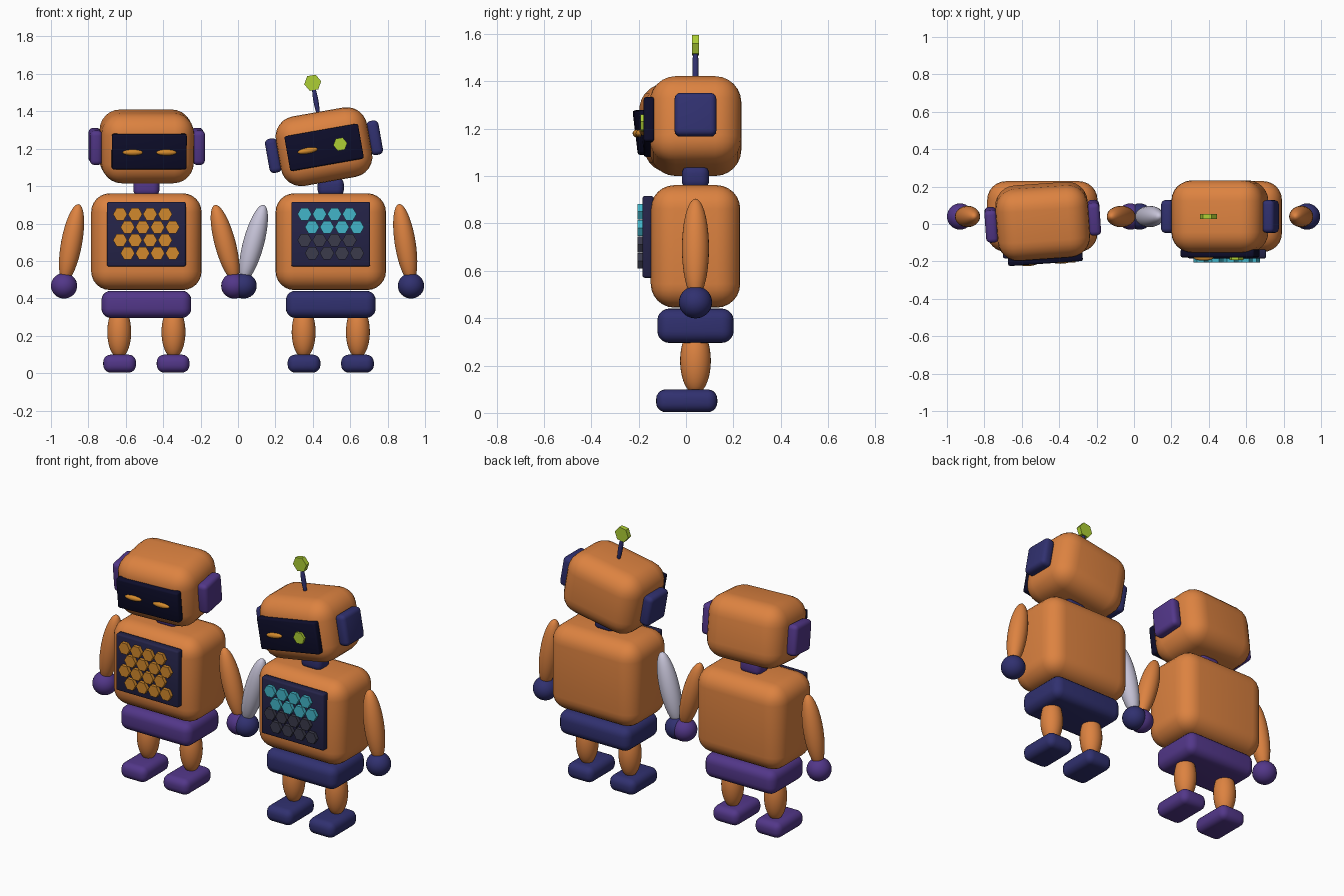
import bpy, bmesh, math
from mathutils import Matrix, Vector

if "Cube" in bpy.data.objects:
    bpy.data.objects.remove(bpy.data.objects["Cube"])

COLOURS = {
    "orange": (0.72, 0.225, 0.052), "purple": (0.085, 0.038, 0.25),
    "blue": (0.03, 0.03, 0.16), "silver": (0.58, 0.56, 0.70),
    "lime": (0.42, 0.62, 0.035), "cyan": (0.055, 0.46, 0.58),
    "gold": (0.64, 0.25, 0.025), "grey": (0.043, 0.043, 0.07),
    "panel_navy": (0.018, 0.017, 0.065), "visor_navy": (0.004, 0.004, 0.023),
}
MATS = {}
for key, c in COLOURS.items():
    MATS[key] = bpy.data.materials.new(key)
    MATS[key].diffuse_color = (*c, 1)

DEPTH = 0.04  # y of the robots' centre plane


def finish(name, bm, colour, matrix, smooth=True):
    mesh = bpy.data.meshes.new(name)
    bm.to_mesh(mesh)
    bm.free()
    mesh.materials.append(MATS[colour])
    for p in mesh.polygons:
        p.use_smooth = smooth
    ob = bpy.data.objects.new(name, mesh)
    ob.matrix_world = matrix
    bpy.context.collection.objects.link(ob)
    return ob


def box(name, loc, size, r, colour, frame=Matrix(), segments=5):
    """Rounded box."""
    bm = bmesh.new()
    bmesh.ops.create_cube(bm, size=1)
    bmesh.ops.scale(bm, vec=size, verts=bm.verts)
    ob = finish(name, bm, colour, frame @ Matrix.Translation(loc))
    bev = ob.modifiers.new("round", 'BEVEL')
    bev.width, bev.segments = r, segments
    bev.limit_method = 'NONE'
    return ob


def ball(name, loc, radii, colour, frame=Matrix(), lean=0):
    """Ellipsoid, leaning about the y axis by degrees."""
    bm = bmesh.new()
    bmesh.ops.create_uvsphere(bm, u_segments=28, v_segments=18, radius=1)
    bmesh.ops.scale(bm, vec=radii, verts=bm.verts)
    rot = Matrix.Rotation(math.radians(lean), 4, 'Y')
    return finish(name, bm, colour, frame @ Matrix.Translation(loc) @ rot)


def hexagon(name, loc, r, depth, colour, frame=Matrix()):
    """Six-sided plate facing the front, points to left and right."""
    bm = bmesh.new()
    bmesh.ops.create_cone(bm, cap_ends=True, segments=6, radius1=r, radius2=r, depth=depth)
    rot = Matrix.Rotation(math.pi / 2, 4, 'X') @ Matrix.Rotation(math.pi / 2, 4, 'Z')
    ob = finish(name, bm, colour, frame @ Matrix.Translation(loc) @ rot, False)
    # keep a corner on the horizontal axis
    xs = max(abs(v.co.y) for v in ob.data.vertices)
    if xs < r * 0.95:
        ob.data.transform(Matrix.Rotation(math.pi / 6, 4, 'Z'))
    return ob


def robot(side, x, trim, row_colours, head_rot):
    base = Matrix.Translation((x, DEPTH, 0))
    # torso, hips and neck
    box(side + "_torso", (0, 0, 0.703), (0.59, 0.378, 0.517), 0.1, "orange", base, 6)
    box(side + "_hips", (0, 0, 0.368), (0.48, 0.322, 0.145), 0.05, trim, base)
    box(side + "_neck", (0, 0, 0.995), (0.14, 0.115, 0.1), 0.035, trim, base)
    # legs and feet
    for s in (-1, 1):
        ball(side + "_leg", (s * 0.145, 0, 0.22), (0.064, 0.065, 0.14), "orange", base)
        box(side + "_foot", (s * 0.143, -0.037, 0.051), (0.175, 0.258, 0.096), 0.04, trim, base)
    # chest panel with four staggered rows of hexagons
    box(side + "_chest_panel", (0, -0.2, 0.743), (0.422, 0.048, 0.346), 0.01, "panel_navy", base, 2)
    for row, colour in enumerate(row_colours):
        for col in range(4):
            hx = -0.14 + 0.08 * col + 0.04 * (row % 2)
            hexagon(side + "_chest_cell", (hx, -0.232, 0.85 - 0.0695 * row),
                    0.038, 0.026, colour, base)
    # head, tilted about the top of the neck
    head = base @ Matrix.Translation((0, 0, 1.005)) @ head_rot @ Matrix.Translation((0, 0, 0.209))
    box(side + "_head", (0, 0, 0), (0.495, 0.387, 0.377), 0.11, "orange", head, 6)
    for s in (-1, 1):
        box(side + "_ear", (s * 0.275, 0, 0), (0.066, 0.176, 0.185), 0.025, trim, head, 4)
    box(side + "_visor", (0, -0.196, -0.004), (0.40, 0.045, 0.19), 0.01, "visor_navy", head, 2)
    return base, head


def eye(side, head, x):
    ball(side + "_eye", (x, -0.22, -0.006), (0.054, 0.016, 0.016), "gold", head)


def arm(side, x, z, lean, colour, hand_x, trim):
    ball(side + "_arm", (x, DEPTH, z), (0.056, 0.057, 0.212), colour, lean=lean)
    ball(side + "_hand", (hand_x, DEPTH, 0.467), (0.07, 0.07, 0.068), trim)


# left robot: head turned slightly and nodding forward
nod = Matrix.Rotation(math.radians(4), 4, 'Z') @ Matrix.Rotation(math.radians(7), 4, 'X')
base, head = robot("left", -0.49, "purple", ["gold"] * 4, nod)
for s in (-1, 1):
    eye("left", head, s * 0.09)
arm("left_outer", -0.89, 0.695, 10.5, "orange", -0.93, "purple")
arm("left_inner", -0.069, 0.695, -15, "orange", -0.02, "purple")

# right robot: head tilted sideways, with antenna and one silver arm
tilt = Matrix.Rotation(math.radians(-10), 4, 'Y')
base, head = robot("right", 0.496, "blue", ["cyan", "cyan", "grey", "grey"], tilt)
eye("right", head, -0.09)
hexagon("right_round_eye", (0.088, -0.218, -0.002), 0.038, 0.03, "lime", head)
ball("antenna_stem", (0, 0, 0.25), (0.0135, 0.0135, 0.085), "blue", head)
hexagon("antenna_tip", (0, 0, 0.347), 0.046, 0.028, "lime", head)
arm("right_inner", 0.083, 0.695, 15, "silver", 0.03, "blue")
arm("right_outer", 0.894, 0.695, -9, "orange", 0.925, "blue")

for m in bpy.data.materials:
    if m.users and not m.is_grease_pencil:
        m.use_nodes = True
        m.node_tree.nodes["Principled BSDF"].inputs["Base Color"].default_value = m.diffuse_color
